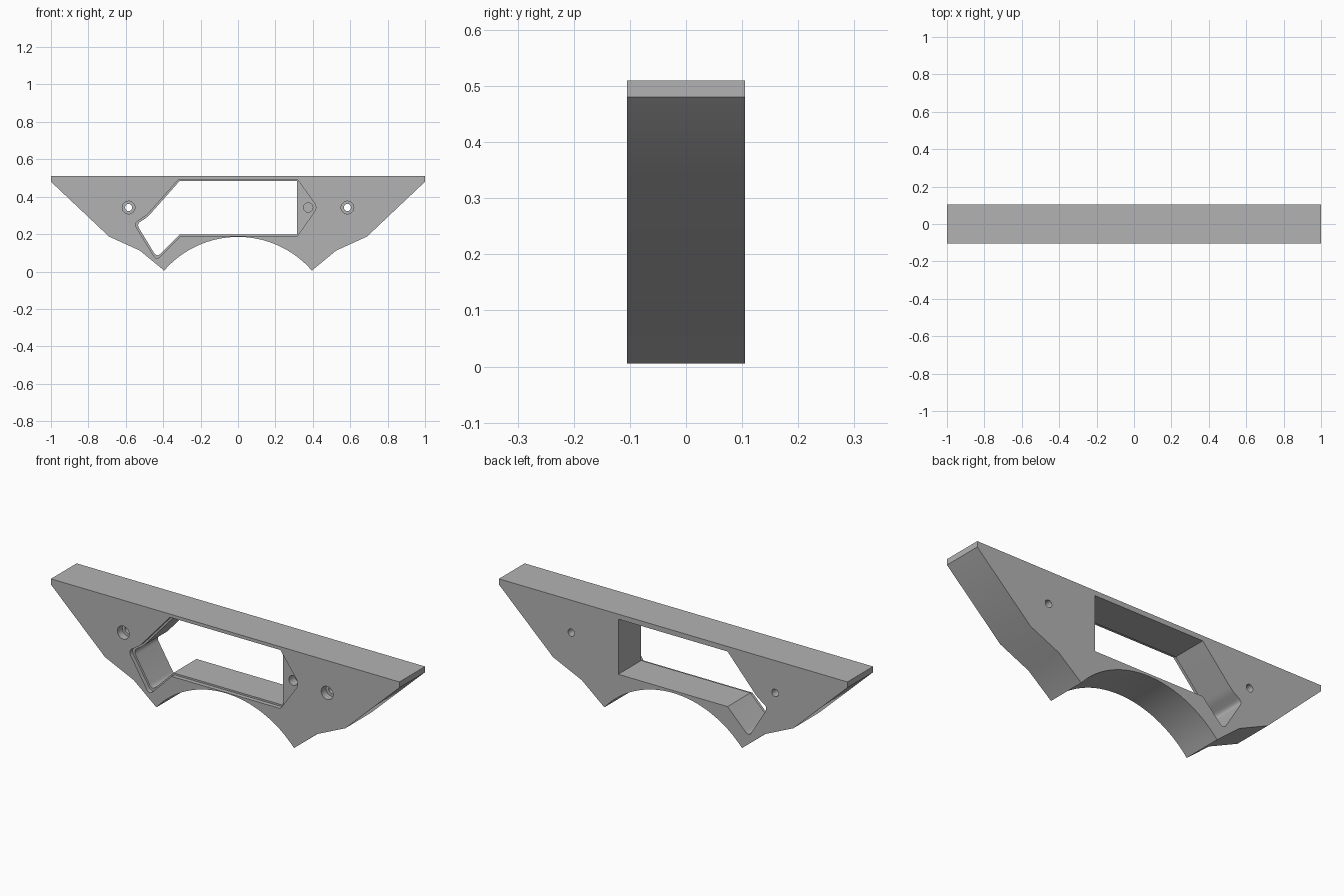
import bpy, bmesh, math
from mathutils import Vector

cube = bpy.data.objects.get("Cube")
if cube:
    bpy.data.objects.remove(cube, do_unlink=True)

FRONT, BACK = -0.105, 0.105
HOLE_Z = 0.342

grey = bpy.data.materials.new("plain grey")
grey.use_nodes = True
colour = (0.45, 0.45, 0.45, 1)
grey.diffuse_color = colour
grey.node_tree.nodes["Principled BSDF"].inputs["Base Color"].default_value = colour


def prism(name, outline, y0, y1):
    """Extrude an x-z outline from y0 to y1."""
    bm = bmesh.new()
    face = bm.faces.new([bm.verts.new((x, y0, z)) for x, z in outline])
    moved = bmesh.ops.extrude_face_region(bm, geom=[face])["geom"]
    verts = [v for v in moved if isinstance(v, bmesh.types.BMVert)]
    bmesh.ops.translate(bm, vec=(0, y1 - y0, 0), verts=verts)
    bmesh.ops.recalc_face_normals(bm, faces=bm.faces)
    mesh = bpy.data.meshes.new(name)
    bm.to_mesh(mesh)
    bm.free()
    mesh.materials.append(grey)
    obj = bpy.data.objects.new(name, mesh)
    bpy.context.collection.objects.link(obj)
    return obj


def circle(x, z, r, n=32):
    return [(x + r * math.cos(math.tau * i / n), z + r * math.sin(math.tau * i / n))
            for i in range(n)]


def rounded(corners, steps=6):
    """Round each (x, z, cut) corner by its cut length."""
    result = []
    for i, (x, z, cut) in enumerate(corners):
        p = Vector((x, z))
        if not cut:
            result.append((x, z))
            continue
        a = p + (Vector(corners[i - 1][:2]) - p).normalized() * cut
        b = p + (Vector(corners[(i + 1) % len(corners)][:2]) - p).normalized() * cut
        for s in range(steps + 1):
            t = s / steps
            result.append(tuple(a * (1 - t) ** 2 + p * 2 * t * (1 - t) + b * t * t))
    return result


# Bracket body with an arched underside
side = [(1, 0.51), (1, 0.48), (0.69, 0.187), (0.525, 0.112), (0.395, 0.005)]
radius, centre_z = 0.523, -0.338
half = math.asin(0.395 / radius)
arch = [(radius * math.sin(half * k / 16), centre_z + radius * math.cos(half * k / 16))
        for k in range(15, -16, -1)]
body = prism("bracket_body", side + arch + [(-x, z) for x, z in reversed(side)], FRONT, BACK)

# Through window with a slanted lobe
window = rounded([(-0.312, 0.484, 0), (0.315, 0.484, 0), (0.315, 0.198, 0),
                  (-0.312, 0.198, 0), (-0.434, 0.075, 0.03),
                  (-0.542, 0.253, 0.025), (-0.482, 0.293, 0.02)])
# Shallow rim around the window, pointed on the left side
rim = rounded([(-0.317, 0.493, 0), (0.317, 0.493, 0), (0.425, 0.343, 0.03),
               (0.317, 0.189, 0), (-0.308, 0.189, 0), (-0.436, 0.06, 0.03),
               (-0.556, 0.256, 0.025), (-0.488, 0.301, 0.02)])

cutters = [
    prism("window_cutter", window, FRONT - 0.1, BACK + 0.1),
    prism("rim_cutter", rim, FRONT - 0.05, FRONT + 0.022),
    prism("blind_hole_cutter", circle(0.375, HOLE_Z, 0.025), FRONT - 0.05, FRONT + 0.07),
]
# Counterbored screw holes
for x in (-0.585, 0.585):
    cutters.append(prism("screw_hole_cutter", circle(x, HOLE_Z, 0.019), FRONT - 0.1, BACK + 0.1))
    cutters.append(prism("counterbore_cutter", circle(x, HOLE_Z, 0.034), FRONT - 0.05, FRONT + 0.04))

bpy.context.view_layer.objects.active = body
for cutter in cutters:
    cutter.hide_render = True
    mod = body.modifiers.new("cut", "BOOLEAN")
    mod.operation = "DIFFERENCE"
    mod.solver = "EXACT"
    mod.object = cutter
    bpy.ops.object.modifier_apply(modifier=mod.name)
    bpy.data.objects.remove(cutter, do_unlink=True)

bpy.ops.object.select_all(action="DESELECT")
body.select_set(True)
bpy.ops.object.shade_smooth_by_angle(angle=math.radians(30))
